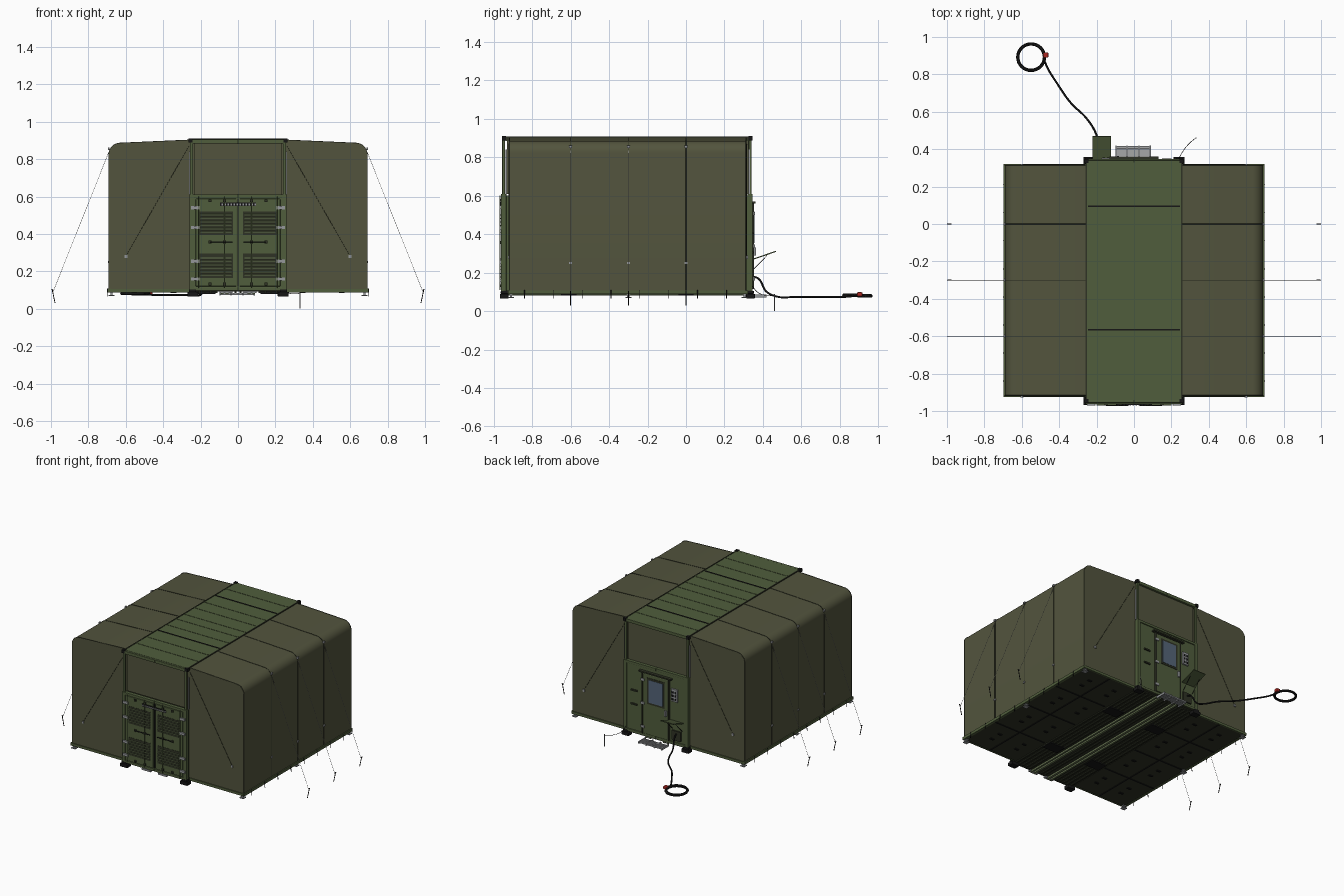
import bpy, bmesh, math
from mathutils import Vector, Matrix

if "Cube" in bpy.data.objects:
    bpy.data.objects.remove(bpy.data.objects["Cube"])

def mat(name, r, g, b):
    m = bpy.data.materials.new(name)
    m.diffuse_color = (r, g, b, 1)
    m.use_nodes = True
    m.node_tree.nodes["Principled BSDF"].inputs["Base Color"].default_value = m.diffuse_color
    return m

FABRIC = mat("canvas_olive", .085, .088, .047)
GREEN = mat("painted_green", .08, .11, .045)
LIGHT = mat("light_green", .14, .18, .085)
DARK = mat("dark_olive", .028, .032, .018)
BLACK = mat("black", .008, .008, .008)
STEEL = mat("steel", .3, .31, .32)
GLASS = mat("window_glass", .09, .13, .19)
RED = mat("plug_red", .4, .02, .015)

def finish(name, bm, m):
    me = bpy.data.meshes.new(name)
    bm.to_mesh(me)
    bm.free()
    ob = bpy.data.objects.new(name, me)
    bpy.context.collection.objects.link(ob)
    me.materials.append(m)
    return ob

def boxes(name, items, m, mirror=False, bevel=0):
    """items: (x0, x1, y0, y1, z0, z1[, tilt about x]); mirror copies to -x"""
    bm = bmesh.new()
    for b in items:
        for s in ((1, -1) if mirror else (1,)):
            c = Vector((s * (b[0] + b[1]) / 2, (b[2] + b[3]) / 2, (b[4] + b[5]) / 2))
            d = (b[1] - b[0], b[3] - b[2], b[5] - b[4])
            rot = Matrix.Rotation(b[6] if len(b) > 6 else 0, 4, 'X')
            bmesh.ops.create_cube(bm, size=1, matrix=Matrix.Translation(c) @ rot @ Matrix.Diagonal((*d, 1)))
    ob = finish(name, bm, m)
    if bevel:
        mod = ob.modifiers.new("bevel", 'BEVEL')
        mod.width = bevel
        mod.segments = 2
    return ob

def tubes(name, paths, r, m, mirror=False, smooth=False):
    cu = bpy.data.curves.new(name, 'CURVE')
    cu.dimensions = '3D'
    cu.bevel_depth = r
    cu.bevel_resolution = 1
    cu.use_fill_caps = True
    for p in paths:
        for s in ((1, -1) if mirror else (1,)):
            sp = cu.splines.new('BEZIER' if smooth else 'POLY')
            pts = sp.bezier_points if smooth else sp.points
            pts.add(len(p) - 1)
            for q, v in zip(pts, p):
                co = (v[0] * s, v[1], v[2])
                q.co = co if smooth else (*co, 1)
                if smooth:
                    q.handle_left_type = q.handle_right_type = 'AUTO'
    cu.materials.append(m)
    ob = bpy.data.objects.new(name, cu)
    bpy.context.collection.objects.link(ob)
    return ob

def roof_path(off=0):
    """right half of the tent section: wall foot, rounded eave, ridge side"""
    p = [(.69 + off, .105)]
    for i in range(9):
        a = math.radians(i * 87 / 8)
        p.append((.63 + (.06 + off) * math.cos(a), .825 + (.06 + off) * math.sin(a)))
    return p + [(.25, .902 + off)]

def extrude(name, sec, y0, y1, m):
    bm = bmesh.new()
    f = bm.faces.new([bm.verts.new((x, y0, z)) for x, z in sec])
    g = bmesh.ops.extrude_face_region(bm, geom=[f])['geom']
    bmesh.ops.translate(bm, vec=(0, y1 - y0, 0), verts=[v for v in g if isinstance(v, bmesh.types.BMVert)])
    bmesh.ops.recalc_face_normals(bm, faces=bm.faces)
    ob = finish(name, bm, m)
    bpy.ops.object.select_all(action='DESELECT')
    ob.select_set(True)
    bpy.context.view_layer.objects.active = ob
    bpy.ops.object.shade_smooth_by_angle(angle=math.radians(30))
    return ob

# Fabric shelter shell and its seams
half = roof_path()
extrude("tent_shell", half + [(-x, z) for x, z in reversed(half)], -.92, .315, FABRIC)
seams = []
for y in (-.917, -.6, -.3, 0, .312):
    seams.append([(x, y, z) for x, z in roof_path(.0005)])
tubes("tent_seams", seams, .002, DARK, mirror=True)
tubes("end_wall_straps", [[(.262, y, .87), (.6, y, .28)] for y in (-.922, .317)], .0012, DARK, mirror=True)
boxes("strap_buckles", [(.592, .606, y - .005, y + .005, .272, .288) for y in (-.922, .317)]
      + [(.686, .696, y - .008, y + .008, z - .006, z + .006) for y in (-.6, -.3, 0) for z in (.25, .855)],
      STEEL, mirror=True)

# Floor of the wings, underside panels
boxes("wing_floor", [(.255, .69, -.92, .315, .09, .106)], DARK, mirror=True)
boxes("wing_floor_edges", [(.68, .697, -.925, .32, .088, .108), (.26, .69, -.926, -.915, .088, .106),
                           (.26, .69, .311, .322, .088, .106)], GREEN, mirror=True)
boxes("wing_floor_seams", [(.26, .68, y - .004, y + .004, .086, .091) for y in (-.61, -.3, .01)]
      + [(.465, .473, -.915, .31, .086, .091)], BLACK, mirror=True)
boxes("wing_floor_locks", [(x, x + .03, y, y + .015, .085, .091)
                           for x in (.33, .54) for y in (-.8, -.72, -.5, -.42, -.18, -.1, .12, .2)], BLACK, mirror=True)

# Levelling jacks and edge pegs
jacks = []
for y in (-.91, -.3, .305):
    jacks += [(.66, .692, y - .016, y + .016, .068, .074), (.67, .682, y - .006, y + .006, .074, .09),
              (.664, .688, y - .011, y + .011, .086, .1)]
boxes("wing_jacks", jacks, STEEL, mirror=True)
tubes("edge_pegs", [[(.697, -.84 + .15 * i, .11), (.7, -.84 + .15 * i, .065)] for i in range(8)], .002, BLACK, mirror=True)

# Guy lines and ground stakes
ys = (-.6, -.3, 0)
tubes("guy_lines", [[(.692, y, .835), (.988, y, .092)] for y in ys], .001, STEEL, mirror=True)
tubes("ground_stakes", [[(.994, y, .105), (.978, y, .03)] for y in ys]
      + [[(.985, y, .098), (.998, y, .102)] for y in ys], .0025, BLACK, mirror=True)

# Container body and frame
boxes("container_ends", [(-.25, .25, -.955, -.9, .1, .6), (-.25, .25, .29, .34, .1, .6)], GREEN)
boxes("container_floor", [(-.26, .26, -.95, .34, .092, .108)], DARK)
boxes("upper_end_panels", [(-.235, .235, -.932, -.91, .61, .89), (-.235, .235, .3, .325, .61, .89)], FABRIC)
frame = []
for y0, y1 in ((-.962, -.935), (.32, .347)):
    frame += [(.234, .259, y0, y1, .1, .605), (.24, .256, y0 + .006, y1 - .006, .605, .895),
              (0, .259, y0, y1, .592, .61), (0, .25, y0, y1, .098, .116), (0, .25, y0 + .006, y1 - .006, .884, .906)]
boxes("container_frame", frame, GREEN, mirror=True, bevel=.002)
boxes("lifting_struts", [(.257, .263, y, y + .008, .61, .84) for y in (-.94, .325)], STEEL, mirror=True)
boxes("roof_corner_blocks", [(.242, .264, y, y + .022, .888, .91) for y in (-.958, .325)], BLACK, mirror=True)
boxes("corner_feet", [(.212, .27, y, y + .045, .066, .09) for y in (-.968, .313)]
      + [(.225, .262, y + .004, y + .04, .09, .104) for y in (-.968, .313)], BLACK, mirror=True, bevel=.002)

# Roof panel with seams
boxes("roof_panel", [(-.252, .252, -.94, .33, .885, .906)], GREEN)
boxes("roof_ribs", [(-.245, .245, y - .003, y + .003, .905, .908)
                    for y in (.22, -.03, -.14, -.26, -.35, -.46, -.69, -.81)], GREEN)
boxes("roof_hinge_lines", [(-.245, .245, y - .004, y + .004, .905, .909) for y in (.095, -.565)], BLACK)
boxes("roof_side_rails", [(.25, .258, -.94, .33, .89, .908)], DARK, mirror=True)

# Underside rails and pockets
boxes("skid_rails", [(.05, .066, -.955, .335, .08, .093), (.078, .09, -.955, .335, .08, .093)], LIGHT, mirror=True)
boxes("floor_ribs", [(x, x + .012, -.93, .32, .085, .093) for x in (.008, .11, .14, .17, .2, .23)], DARK, mirror=True)
boxes("lift_pockets", [(.12, .24, y, y + .08, .08, .092) for y in (-.65, -.04)], BLACK, mirror=True)

# Front double doors with louvres, lock rods and hinges
boxes("front_doors", [(.008, .226, -.962, -.945, .12, .588)], GREEN, mirror=True, bevel=.003)
boxes("door_gap", [(-.004, .004, -.958, -.95, .12, .588)], BLACK)
panels = ((.165, .295), (.395, .52))
boxes("louvre_backs", [(.028, .205, -.9635, -.955, a, b) for a, b in panels], DARK, mirror=True)
boxes("louvre_slats", [(.034, .2, -.968, -.964, a + .01 + i * .0185, a + .02 + i * .0185, .5)
                       for a, b in panels for i in range(6)], LIGHT, mirror=True)
tubes("lock_rods", [[(x, -.968, .11), (x, -.968, .6)] for x in (.072, .212)], .003, GREEN, mirror=True)
tubes("lock_handles", [[(.03, -.969, .357), (.15, -.969, .357)]], .003, BLACK, mirror=True)
boxes("lock_brackets", [(x - .007, x + .007, -.971, -.96, z, z + .014) for x in (.072, .15)
                        for z in (.125, .35, .57)], DARK, mirror=True)
boxes("door_hinges", [(.205, .25, -.97, -.958, z, z + .018) for z in (.15, .245, .425, .53)], STEEL, mirror=True)
boxes("door_vent_bar", [(-.095, .095, -.968, -.96, .549, .567)], BLACK)
boxes("door_vent_teeth", [(-.088 + i * .016, -.08 + i * .016, -.97, -.966, .553, .563) for i in range(12)], STEEL)
boxes("front_sill_step", [(.03, .1, -.962, -.94, .084, .096)], STEEL, mirror=True)

# Rear entry door, window, service panel
boxes("rear_door", [(-.1, .1, .338, .352, .118, .555)], GREEN, bevel=.003)
boxes("rear_door_trim", [(-.108, -.1, .338, .354, .115, .563), (.1, .108, .338, .354, .115, .563),
                         (-.13, .13, .338, .362, .56, .57)], DARK)
boxes("door_window_frame", [(-.075, .065, .35, .355, .34, .53)], DARK)
boxes("door_window", [(-.062, .052, .353, .357, .353, .517)], GLASS)
boxes("door_hardware", [(-.092, -.08, .35, .364, .29, .33)]
      + [(.085, .115, .35, .358, z, z + .016) for z in (.16, .33, .5)], STEEL)
boxes("service_panel", [(-.175, -.125, .34, .352, .41, .5)], STEEL)
boxes("service_sockets", [(x, x + .012, .35, .355, z, z + .014)
                          for x in (-.168, -.145) for z in (.42, .445, .47)], BLACK)
boxes("rear_wall_fittings", [(.15, .2, .34, .35, .3, .31), (.15, .2, .34, .35, .4, .41),
                             (-.2, -.13, .34, .35, .13, .2)], DARK)

# Fold-down shelf with braces
boxes("fold_shelf", [(-.222, -.122, .343, .472, .287, .293, .33)], GREEN)
tubes("shelf_braces", [[(x, .345, .21), (x, .42, .288)] for x in (-.21, -.134)], .002, BLACK)

# Rear grated step
boxes("rear_step", [(-.1, .09, .355 + i * .011, .361 + i * .011, .074, .084) for i in range(6)]
      + [(x, x + .006, .34, .42, .07, .086) for x in (-.1, -.04, .024, .084)], STEEL)

# Earth rod with wire
tubes("earth_rod", [[(.332, .46, .09), (.332, .46, 0)]], .003, STEEL)
tubes("earth_wire", [[(.24, .345, .13), (.25, .37, .1), (.29, .425, .08), (.332, .462, .082)]], .0015, BLACK, smooth=True)

# Power cable, coil and plug
tubes("power_cable", [[(-.165, .345, .18), (-.172, .375, .17), (-.188, .42, .1), (-.2, .475, .075), (-.25, .56, .073),
                       (-.34, .65, .073), (-.41, .75, .073), (-.46, .83, .074), (-.478, .87, .078)]],
      .0055, BLACK, smooth=True)
coil = []
for i in range(161):
    t = i / 32
    a = t * math.tau
    r = .067 + .004 * (1 + math.cos(t * 2.5))
    coil.append((-.55 + r * math.cos(a), .892 + r * math.sin(a), .076 + .002 * t))
tubes("cable_coil", [coil], .0052, BLACK)
boxes("cable_plug", [(-.485, -.458, .89, .918, .076, .098)], RED, bevel=.004)
